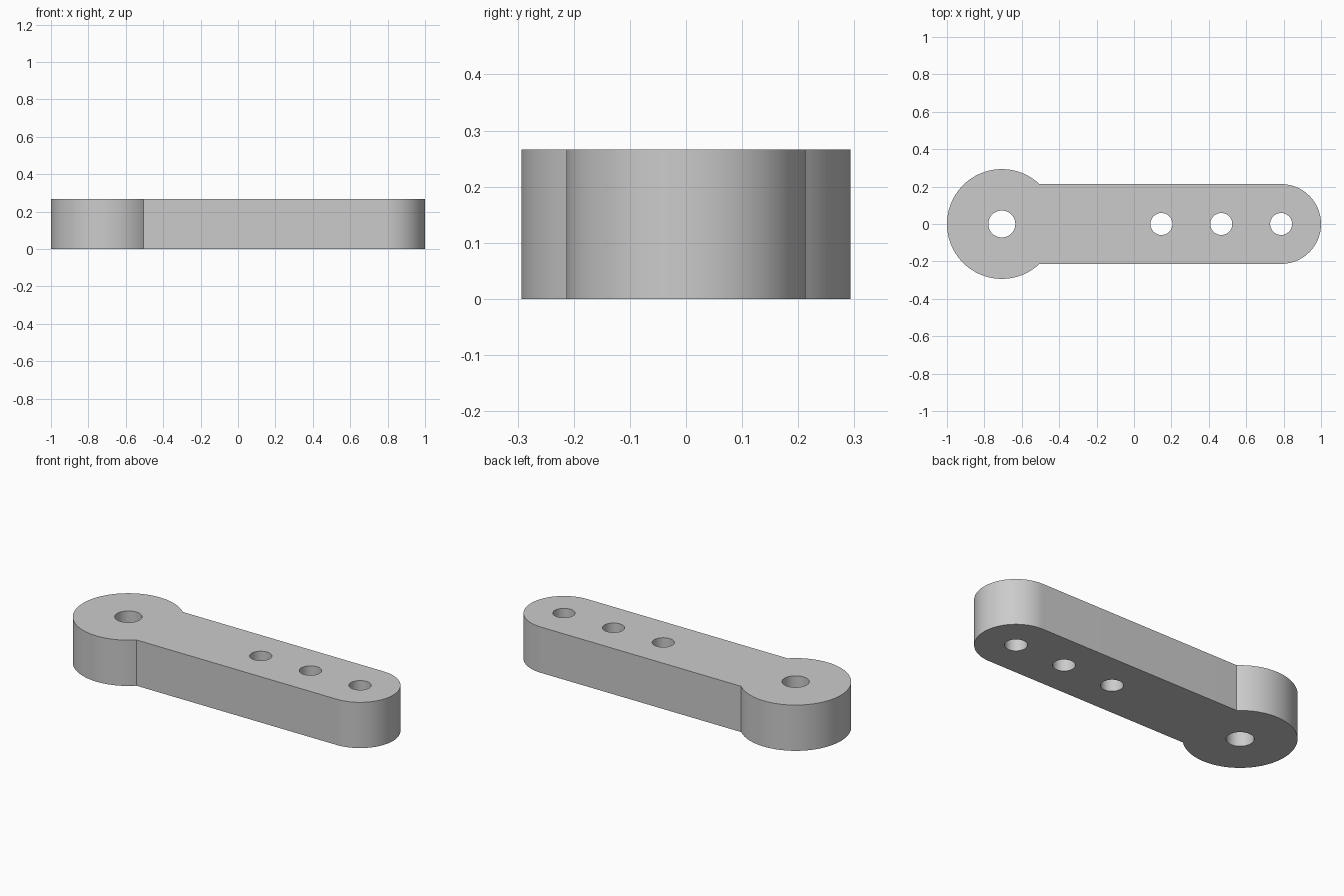
import bpy, bmesh, math

cube = bpy.data.objects.get("Cube")
if cube:
    bpy.data.objects.remove(cube, do_unlink=True)

UNIT = 2 / 37.5            # overall length is 37.5 design units
HEIGHT = 5 * UNIT
HUB_X, HUB_R = -1 + 5.5 * UNIT, 5.5 * UNIT
TIP_X, TIP_R = 1 - 4 * UNIT, 4 * UNIT
PITCH = 6 * UNIT


def arc(cx, radius, start, end, steps):
    """Points along an arc centred on the arm's axis, both ends included."""
    angles = [start + (end - start) * i / steps for i in range(steps + 1)]
    return [(cx + radius * math.cos(a), radius * math.sin(a)) for a in angles]


def circle(cx, radius, steps=64):
    return arc(cx, radius, 0, 2 * math.pi, steps)[:-1]


# Outline: rounded tip, then the hub from one arm junction round to the other
meet = math.asin(TIP_R / HUB_R)
outline = (arc(TIP_X, TIP_R, -math.pi / 2, math.pi / 2, 48)
           + arc(HUB_X, HUB_R, meet, 2 * math.pi - meet, 96))

# Pivot hole in the hub and three smaller holes along the arm
loops = [outline, circle(HUB_X, 1.35 * UNIT)]
loops += [circle(TIP_X - i * PITCH, 1.1 * UNIT) for i in range(3)]

# Fill the profile and extrude it into a solid
bm = bmesh.new()
edges = []
for points in loops:
    verts = [bm.verts.new((x, y, 0)) for x, y in points]
    edges += [bm.edges.new((v, verts[i - 1])) for i, v in enumerate(verts)]
bmesh.ops.triangle_fill(bm, edges=edges, use_beauty=True)
top = bmesh.ops.extrude_face_region(bm, geom=bm.faces[:], use_keep_orig=True)
raised = [g for g in top["geom"] if isinstance(g, bmesh.types.BMVert)]
bmesh.ops.translate(bm, verts=raised, vec=(0, 0, HEIGHT))
bmesh.ops.recalc_face_normals(bm, faces=bm.faces[:])
mesh = bpy.data.meshes.new("lever_arm")
bm.to_mesh(mesh)
bm.free()

# Plain grey material
grey = bpy.data.materials.new("light grey")
grey.use_nodes = True
colour = (0.6, 0.6, 0.6, 1)
grey.diffuse_color = colour
grey.node_tree.nodes["Principled BSDF"].inputs["Base Color"].default_value = colour
mesh.materials.append(grey)

# Lever arm object, smooth round walls with crisp edges
arm = bpy.data.objects.new("lever_arm", mesh)
bpy.context.collection.objects.link(arm)
bpy.ops.object.select_all(action="DESELECT")
arm.select_set(True)
bpy.context.view_layer.objects.active = arm
bpy.ops.object.shade_smooth_by_angle(angle=math.radians(30))
